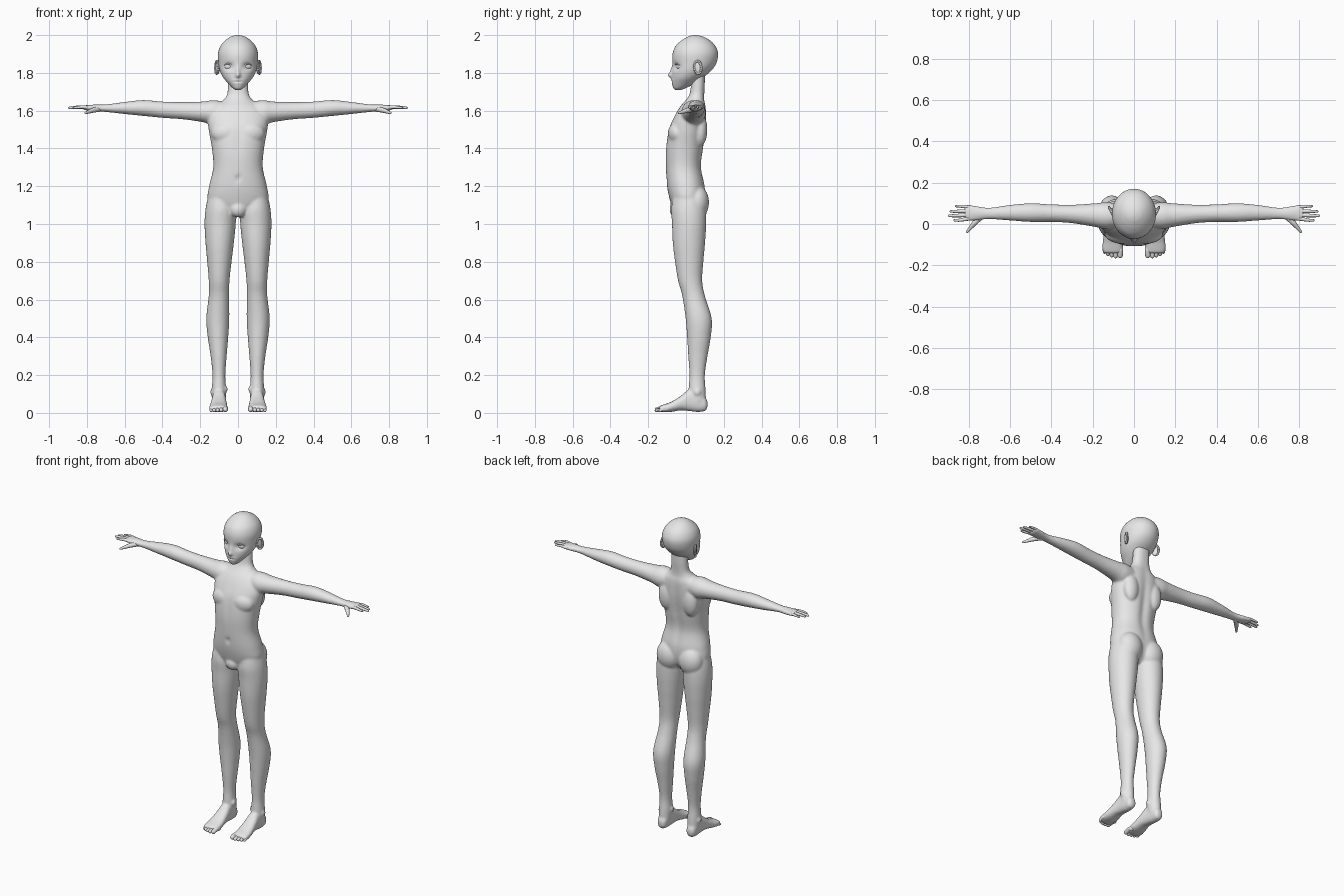
import bpy, bmesh, math
from mathutils import Vector, Matrix

if "Cube" in bpy.data.objects:
    bpy.data.objects.remove(bpy.data.objects["Cube"])

skin = bpy.data.materials.new("plain grey")
skin.diffuse_color = (0.8, 0.8, 0.8, 1)
skin.use_nodes = True
skin.node_tree.nodes["Principled BSDF"].inputs["Base Color"].default_value = skin.diffuse_color


def smooth_rows(rows, steps):
    """Catmull-Rom interpolation through rows of section values."""
    out = []
    for i in range(len(rows) - 1):
        a, b, c, d = (rows[max(0, min(len(rows) - 1, i + k))] for k in (-1, 0, 1, 2))
        for s in range(steps):
            t = s / steps
            out.append([0.5 * (2 * q + (r - p) * t + (2 * p - 5 * q + 4 * r - w) * t * t
                               + (3 * q - p - 3 * r + w) * t ** 3)
                        for p, q, r, w in zip(a, b, c, d)])
    return out + [list(rows[-1])]


def loft(bm, axis, rows, power=2.0, seg=40, steps=6):
    """Closed tube; each row is (position, low u, high u, low v, high v)."""
    rings, new = [], []
    for p, u0, u1, v0, v1 in smooth_rows(rows, steps):
        ring = []
        for k in range(seg):
            a = 2 * math.pi * k / seg
            c, s = math.cos(a), math.sin(a)
            c = math.copysign(abs(c) ** (2 / power), c)
            s = math.copysign(abs(s) ** (2 / power), s)
            u, v = (u0 + u1) / 2 + c * (u1 - u0) / 2, (v0 + v1) / 2 + s * (v1 - v0) / 2
            co = {'x': (p, u, v), 'y': (u, p, v), 'z': (u, v, p)}[axis]
            ring.append(bm.verts.new(co))
        rings.append(ring)
        new += ring
    for r, q in zip(rings, rings[1:]):
        for k in range(seg):
            n = (k + 1) % seg
            bm.faces.new((r[k], r[n], q[n], q[k]))
    bm.faces.new(rings[0])
    bm.faces.new(rings[-1])
    return new


def blob(bm, centre, radii, turn=0.0, tilt=0.0):
    m = (Matrix.Translation(centre) @ Matrix.Rotation(turn, 4, 'Z')
         @ Matrix.Rotation(tilt, 4, 'X') @ Matrix.Diagonal((*radii, 1)))
    bmesh.ops.create_uvsphere(bm, u_segments=24, v_segments=16, radius=1, matrix=m)


def tube(bm, pts, seg=12):
    """Round tapered tube through (x, y, z, radius) points with rounded ends."""
    path = smooth_rows(pts, 5)
    first, last = Vector(path[0][:3]), Vector(path[-1][:3])
    direction = (last - first).normalized()
    r0, r1 = path[0][3], path[-1][3]
    cap = [(math.sin(a), math.cos(a)) for a in (1.4, 1.0, 0.5)]
    path = ([[*(first - direction * r0 * s), r0 * c] for s, c in cap] + path
            + [[*(last + direction * r1 * s), r1 * c] for s, c in reversed(cap)])
    q = direction.to_track_quat('Z', 'Y')
    rings = [[bm.verts.new(Vector(p[:3]) + q @ Vector((math.cos(6.28319 * k / seg) * p[3],
              math.sin(6.28319 * k / seg) * p[3], 0))) for k in range(seg)] for p in path]
    for r, n in zip(rings, rings[1:]):
        for k in range(seg):
            j = (k + 1) % seg
            bm.faces.new((r[k], r[j], n[j], n[k]))
    bm.faces.new(rings[0])
    bm.faces.new(rings[-1])


def mirror_x(bm):
    d = bmesh.ops.duplicate(bm, geom=bm.verts[:] + bm.edges[:] + bm.faces[:])["geom"]
    for v in d:
        if isinstance(v, bmesh.types.BMVert):
            v.co.x *= -1


def finish(bm, name):
    bmesh.ops.recalc_face_normals(bm, faces=bm.faces[:])
    me = bpy.data.meshes.new(name)
    bm.to_mesh(me)
    bm.free()
    for p in me.polygons:
        p.use_smooth = True
    me.materials.append(skin)
    ob = bpy.data.objects.new(name, me)
    bpy.context.scene.collection.objects.link(ob)
    return ob


def bump(a, b, wa, wb):
    return math.exp(-(a / wa) ** 2 - (b / wb) ** 2)


# ---- body: limbs on one side first, then mirrored ----
body = bmesh.new()
# arm and palm
loft(body, 'x', [
    (.05, -.01, .095, 1.54, 1.645), (.13, -.025, .105, 1.525, 1.655),
    (.19, -.014, .1, 1.54, 1.648), (.3, .004, .093, 1.555, 1.645),
    (.4, .01, .095, 1.562, 1.648), (.5, .01, .1, 1.572, 1.656),
    (.6, .017, .092, 1.582, 1.646), (.7, .023, .079, 1.593, 1.633),
    (.76, .017, .087, 1.596, 1.632), (.805, .015, .094, 1.602, 1.629),
    (.822, .022, .088, 1.608, 1.624)])
# leg
loft(body, 'z', [
    (1.16, .03, .155, -.065, .085), (1.08, .01, .172, -.078, .105),
    (1.0, .012, .177, -.074, .107), (.9, .022, .172, -.07, .101),
    (.8, .034, .163, -.058, .092), (.7, .045, .155, -.042, .086),
    (.62, .047, .155, -.02, .1), (.5, .046, .168, -.002, .136),
    (.4, .052, .16, .006, .131), (.3, .06, .145, .012, .114),
    (.2, .067, .135, .018, .1), (.12, .063, .139, .014, .104),
    (.06, .066, .137, .025, .105)])
# foot
loft(body, 'y', [
    (.114, .088, .116, .03, .06), (.1, .074, .13, .01, .085),
    (.06, .069, .135, .005, .125), (.015, .065, .137, .01, .123),
    (-.03, .06, .143, .013, .088), (-.08, .055, .151, .005, .058),
    (-.12, .054, .153, .004, .044), (-.142, .058, .148, .007, .036)], 2.4)
# ankle bones, buttock, chest and shoulder blade
blob(body, (.066, .05, .125), (.012, .018, .018))
blob(body, (.137, .06, .11), (.01, .018, .018))
blob(body, (.078, .058, 1.115), (.078, .064, .09))
blob(body, (.072, -.055, 1.48), (.07, .04, .055), .15)
blob(body, (.085, .075, 1.5), (.05, .038, .09))
mirror_x(body)
# torso and neck
torso = loft(body, 'z', [(z, -w, w, f, b) for z, w, f, b in (
    (1.04, .045, -.05, .05), (1.08, .12, -.07, .085), (1.13, .16, -.086, .1),
    (1.2, .153, -.1, .101), (1.3, .131, -.107, .083), (1.4, .138, -.107, .094),
    (1.5, .155, -.092, .106), (1.57, .16, -.062, .108), (1.62, .128, -.032, .106),
    (1.652, .082, -.004, .099), (1.685, .058, .018, .098), (1.74, .053, .027, .1),
    (1.8, .052, .03, .1))], 2.2, 64)
for v in torso:
    x, y, z = v.co
    if y > .03:      # spine groove
        v.co.y -= .012 * bump(x, z - 1.4, .025, .2)
    elif y < -.03:   # navel and breastbone
        v.co.y += .01 * bump(x, z - 1.24, .012, .016) + .005 * bump(x, z - 1.45, .02, .1)
blob(body, (0, -.052, 1.078), (.045, .035, .043))
ob = finish(body, "body")
rm = ob.modifiers.new("blend", 'REMESH')
rm.mode = 'VOXEL'
rm.voxel_size = .0065
rm.use_smooth_shade = True
sm = ob.modifiers.new("soften", 'SMOOTH')
sm.factor = .5
sm.iterations = 7

# ---- fingers and thumbs ----
hand = bmesh.new()
for y0, y1, tip, r in ((.027, .018, .868, .0085), (.045, .04, .893, .009),
                       (.063, .061, .886, .0085), (.082, .086, .862, .0075)):
    tube(hand, [(.785, y0, 1.616, r), (.82, (y0 + y1) / 2, 1.619, r * 1.05),
                (tip - .02, y1, 1.617, r * .85), (tip, y1, 1.615, r * .65)])
tube(hand, [(.735, .04, 1.608, .014), (.768, .008, 1.602, .013),
            (.79, -.017, 1.594, .0095), (.807, -.038, 1.588, .006)])
mirror_x(hand)
finish(hand, "fingers")

# ---- toes ----
toes = bmesh.new()
for x, tip, r in ((.067, -.152, .0145), (.089, -.156, .011), (.108, -.152, .0105),
                  (.126, -.146, .01), (.142, -.136, .0095)):
    tube(toes, [(x, -.1, .02, r), (x, -.125, r + .009, r), (x, tip, r + .003, r * .9)])
mirror_x(toes)
finish(toes, "toes")

# ---- head with sculpted face ----
head = bmesh.new()
verts = loft(head, 'z', [(z, -w, w, f, b) for z, w, f, b in (
    (1.709, .012, -.055, -.028), (1.72, .029, -.067, 0), (1.745, .053, -.074, .05),
    (1.775, .078, -.074, .09), (1.81, .095, -.073, .132), (1.85, .103, -.072, .16),
    (1.9, .106, -.071, .17), (1.94, .094, -.056, .157), (1.97, .07, -.026, .13),
    (1.99, .042, .007, .095), (1.998, .018, .03, .069), (2.0, .003, .046, .053))], 2, 96, 8)
for v in verts:
    x, y, z = v.co
    if y < .03:
        v.co.y += (.014 * bump(abs(x) - .048, z - 1.833, .026, .02)     # eye sockets
                   - .018 * bump(x, z - 1.787, .012, .014)              # nose tip
                   - .009 * bump(x, z - 1.81, .01, .022)                # nose bridge
                   + .006 * bump(x, z - 1.753, .022, .004)              # mouth line
                   - .003 * bump(x, z - 1.757, .025, .014))             # lips
finish(head, "head")

# ---- eyes and upper lids ----
eyes = bmesh.new()
blob(eyes, (.049, -.036, 1.834), (.024, .013, .017), .35)
mirror_x(eyes)
finish(eyes, "eyes")
lids = bmesh.new()
tube(lids, [(.026, -.056, 1.838, .002), (.04, -.055, 1.847, .003),
            (.058, -.049, 1.848, .003), (.076, -.033, 1.84, .002)])
mirror_x(lids)
finish(lids, "eyelids")

# ---- ears: bowl with raised rim ----
ears = bmesh.new()
blob(ears, (.106, .06, 1.828), (.009, .02, .036), -.45, .12)
turn = Matrix.Translation((.112, .063, 1.829)) @ Matrix.Rotation(-.45, 4, 'Z') \
    @ Matrix.Rotation(.12, 4, 'X')
ring = [turn @ Vector((0, .02 * math.cos(a), .033 * math.sin(a)))
        for a in (2 * math.pi * k / 20 for k in range(20))]
for p in ring:
    blob(ears, p, (.0055, .007, .007))
mirror_x(ears)
finish(ears, "ears")
